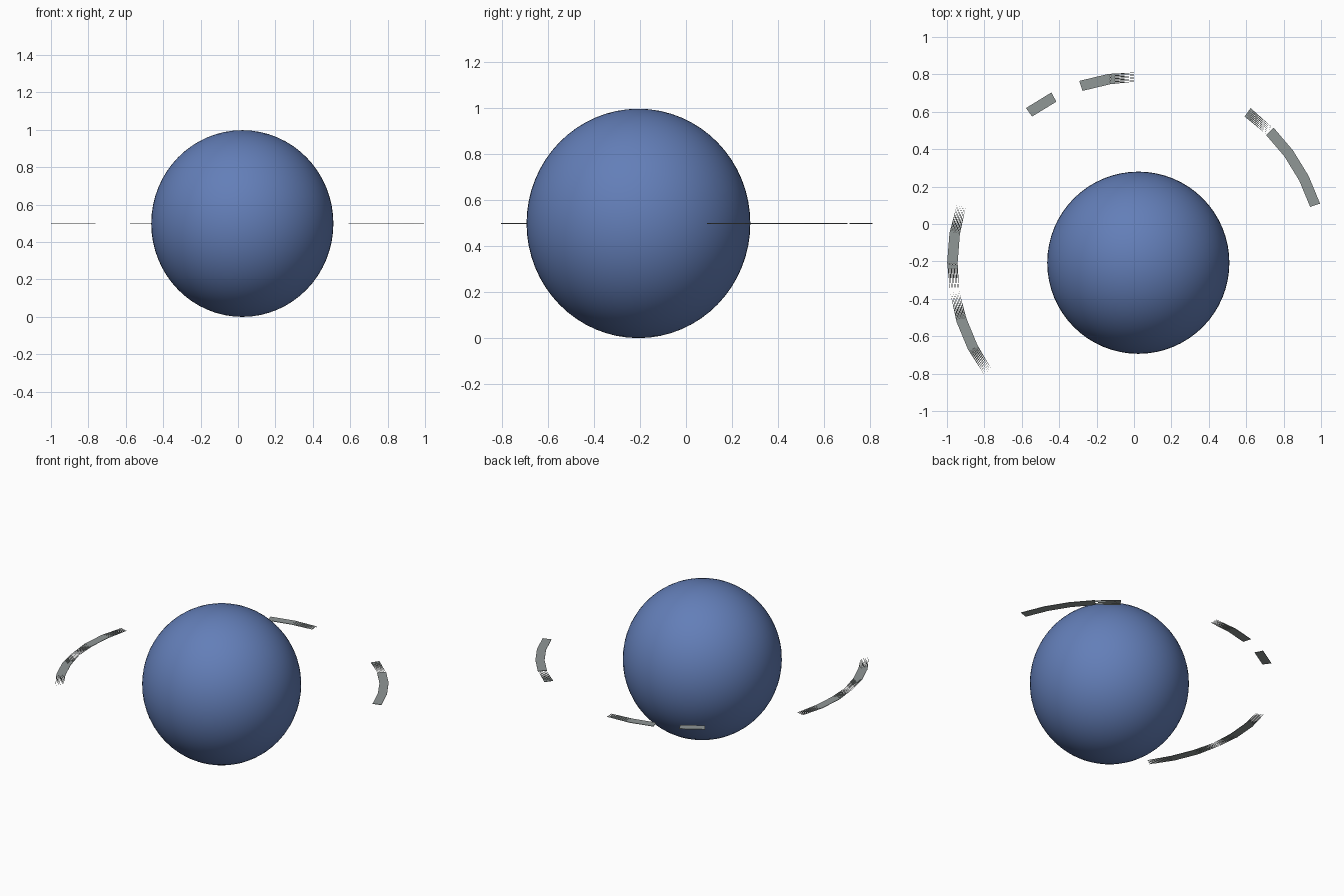
import bpy, bmesh, math

if "Cube" in bpy.data.objects:
    bpy.data.objects.remove(bpy.data.objects["Cube"])

CX, CY, Z = 0.023, -0.207, 0.499     # shared centre of globe and ring
R_IN, R_OUT = 0.966, 1.022           # ring band radii
STEP = 9                             # the ring has 40 sections of 9 degrees
THICK = 0.003
TEETH = 7


def material(name, rgb):
    m = bpy.data.materials.new(name)
    m.diffuse_color = (*rgb, 1)
    m.use_nodes = True
    m.node_tree.nodes["Principled BSDF"].inputs["Base Color"].default_value = m.diffuse_color
    return m


blue = material("globe blue", (0.125, 0.21, 0.48))
grey = material("ring grey", (0.28, 0.31, 0.305))

# Globe
bpy.ops.mesh.primitive_uv_sphere_add(segments=64, ring_count=32, radius=1, location=(CX, CY, Z))
globe = bpy.context.object
globe.name = "globe"
globe.scale = (0.487, 0.487, 0.499)
bpy.ops.object.transform_apply(location=False, rotation=False, scale=True)
bpy.ops.object.shade_smooth()
globe.data.materials.append(blue)


def polar(r, deg, z):
    a = math.radians(deg)
    return (CX + r * math.cos(a), CY + r * math.sin(a), z)


def add_plate(bm, outline):
    """Thin flat plate from a list of (radius, angle) corners."""
    top = [bm.verts.new(polar(r, a, Z + THICK / 2)) for r, a in outline]
    low = [bm.verts.new(polar(r, a, Z - THICK / 2)) for r, a in outline]
    bm.faces.new(top)
    bm.faces.new(low[::-1])
    n = len(top)
    for i in range(n):
        j = (i + 1) % n
        bm.faces.new((top[j], top[i], low[i], low[j]))


def add_fray(bm, base, tip):
    """Row of slim teeth that taper from the base angle to the tip angle."""
    w = (R_OUT - R_IN) / TEETH
    for i in range(TEETH):
        r = R_IN + i * w
        add_plate(bm, [(r, base), (r + w, base), (r + w / 2, tip)])


def ring_piece(name, solid, frays=()):
    bm = bmesh.new()
    for a in range(solid[0], solid[1], STEP):
        add_plate(bm, [(R_IN, a), (R_OUT, a), (R_OUT, a + STEP), (R_IN, a + STEP)])
    for base, tip in frays:
        add_fray(bm, base, tip)
    bmesh.ops.recalc_face_normals(bm, faces=bm.faces)
    mesh = bpy.data.meshes.new(name)
    bm.to_mesh(mesh)
    bm.free()
    mesh.materials.append(grey)
    bpy.context.collection.objects.link(bpy.data.objects.new(name, mesh))


# Broken ring: solid sections with frayed ends (angles in degrees from +x)
ring_piece("ring_right", (18, 45))
ring_piece("ring_right_tip", (54, 54), [(54, 45)])
ring_piece("ring_back", (99, 108), [(99, 90)])
ring_piece("ring_back_chip", (117, 126))
ring_piece("ring_left", (171, 180), [(171, 162), (180, 189)])
ring_piece("ring_left_front", (198, 207), [(198, 189), (207, 216)])
